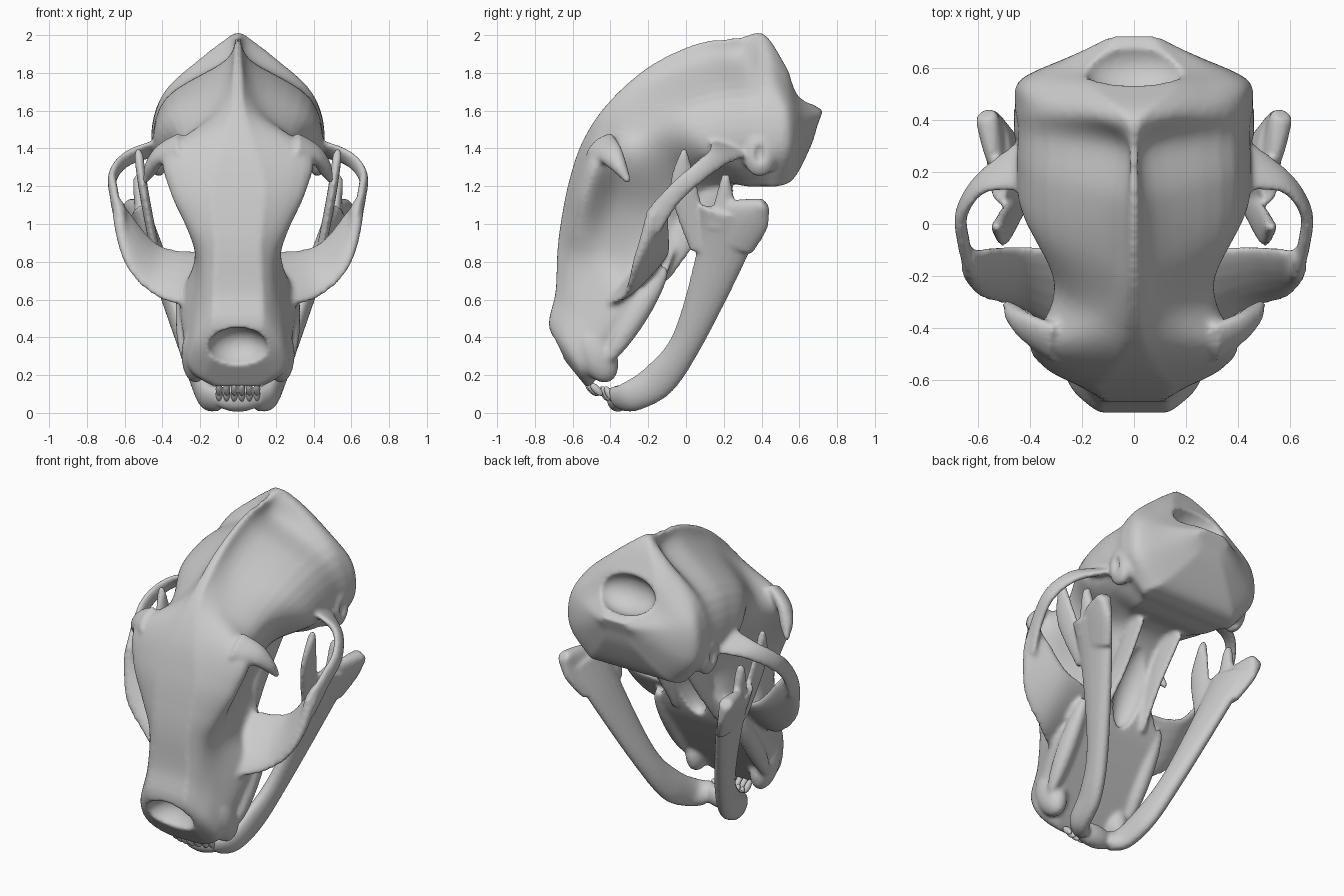
import bpy, bmesh
from math import cos, sin, pi, radians
from mathutils import Vector, Matrix

if "Cube" in bpy.data.objects:
    bpy.data.objects.remove(bpy.data.objects["Cube"])


def spline(rows, steps):
    """Catmull-Rom interpolation through rows of numbers."""
    out, n = [], len(rows)
    for i in range(n - 1):
        p0, p1, p2, p3 = (rows[max(0, min(n - 1, i + k))] for k in (-1, 0, 1, 2))
        for s in range(steps):
            t = s / steps
            out.append([0.5 * (2 * b + (c - a) * t + (2 * a - 5 * b + 4 * c - d) * t * t
                               + (3 * b - a - 3 * c + d) * t ** 3)
                        for a, b, c, d in zip(p0, p1, p2, p3)])
    out.append(list(rows[-1]))
    return out


def skin(bm, rings):
    vs = [[bm.verts.new(p) for p in r] for r in rings]
    n = len(vs[0])
    for a, b in zip(vs, vs[1:]):
        for i in range(n):
            bm.faces.new((a[i], a[(i + 1) % n], b[(i + 1) % n], b[i]))
    bm.faces.new(vs[0][::-1])
    bm.faces.new(vs[-1])


def strap(bm, thick, rows):
    """Mirrored pair of swept ellipses: rows are centre xyz and the wide half-axis in yz."""
    rows = spline(rows, 8)
    for s in (1, -1):
        rings = []
        for i, r in enumerate(rows):
            c, a = Vector(r[:3]), Vector((0, r[3], r[4]))
            tan = Vector(rows[min(i + 1, len(rows) - 1)][:3]) - Vector(rows[max(i - 1, 0)][:3])
            nrm = tan.cross(a).normalized() * min(thick, a.length)
            ring = [c + a * cos(k * pi / 8) + nrm * sin(k * pi / 8) for k in range(16)]
            rings.append([(s * p.x, p.y, p.z) for p in ring])
        skin(bm, rings)


def blob(bm, c, r, tilt=0):
    """Ellipsoid, mirrored when it is off the centre line."""
    for s in ((1, -1) if c[0] else (1,)):
        m = (Matrix.Translation((s * c[0], c[1], c[2])) @ Matrix.Rotation(radians(tilt), 4, 'X')
             @ Matrix.Diagonal((*r, 1)))
        bmesh.ops.create_uvsphere(bm, u_segments=24, v_segments=16, radius=1, matrix=m)


def finish(bm, name):
    bmesh.ops.recalc_face_normals(bm, faces=bm.faces)
    me = bpy.data.meshes.new(name)
    bm.to_mesh(me)
    bm.free()
    me.shade_smooth()
    ob = bpy.data.objects.new(name, me)
    bpy.context.collection.objects.link(ob)
    return ob


def modify(ob, kind, **kw):
    bpy.context.view_layer.objects.active = ob
    m = ob.modifiers.new(kind.lower(), kind)
    for k, v in kw.items():
        setattr(m, k, v)
    bpy.ops.object.modifier_apply(modifier=m.name)


def fuse(ob, cutter=None, voxel=0.012):
    """Melt overlapping parts into one smooth bone."""
    modify(ob, 'REMESH', mode='VOXEL', voxel_size=voxel)
    if cutter:
        modify(ob, 'BOOLEAN', operation='DIFFERENCE', object=cutter, solver='EXACT')
        bpy.data.objects.remove(cutter)
        modify(ob, 'REMESH', mode='VOXEL', voxel_size=voxel)
    modify(ob, 'SMOOTH', factor=0.5, iterations=4)
    ob.data.shade_smooth()


# cranium and snout: top (y, z), bottom (y, z), then half widths from top to bottom
levels = (0, .14, .4, .75, 1)
sections = [
    (-.66, .3, -.53, .14, .1, .14, .16, .17, .1),
    (-.725, .46, -.49, .16, .13, .18, .24, .26, .16),
    (-.69, .64, -.36, .33, .13, .18, .24, .29, .24),
    (-.68, .86, -.2, .56, .12, .19, .23, .3, .31),
    (-.66, 1.02, -.11, .71, .13, .26, .23, .21, .28),
    (-.62, 1.22, -.03, .94, .14, .36, .25, .17, .13),
    (-.55, 1.43, .02, 1.08, .08, .38, .31, .2, .14),
    (-.42, 1.63, .1, 1.18, .03, .15, .31, .27, .15),
    (-.2, 1.83, .2, 1.22, .02, .09, .37, .42, .2),
    (.06, 1.955, .32, 1.2, .015, .08, .385, .44, .25),
    (.28, 1.985, .41, 1.2, .015, .06, .38, .44, .28),
    (.41, 2.005, .48, 1.2, .03, .18, .4, .455, .32),
    (.525, 1.84, .57, 1.24, .15, .26, .42, .42, .26),
    (.6, 1.69, .66, 1.41, .15, .2, .27, .24, .12),
    (.725, 1.6, .695, 1.52, .07, .09, .11, .09, .05)]
bm = bmesh.new()
rings = []
for r in spline(sections, 6):
    side = spline(list(zip(levels, r[4:])), 5)
    pts = [(max(w, .004), r[0] + (r[2] - r[0]) * t, r[1] + (r[3] - r[1]) * t) for t, w in side]
    rings.append(pts + [(-x, y, z) for x, y, z in reversed(pts)])
skin(bm, rings)

# cheek plates forming the orbit floor
strap(bm, .035, [(.18, -.3, .7, .19, .15), (.42, -.21, .75, .125, .14),
                 (.59, -.19, .93, .09, .15), (.635, -.17, 1.08, .05, .06)])
# slender cheek bars
strap(bm, .024, [(.625, -.18, 1, -.04, .06), (.655, -.07, 1.15, -.028, .05), (.66, .05, 1.26, -.03, .045),
                 (.57, .17, 1.355, -.05, .04), (.36, .25, 1.42, -.13, .04)])
# spikes behind the eyes
strap(bm, .04, [(.3, -.46, 1.42, .07, .06), (.42, -.39, 1.36, .05, .04),
                (.495, -.3, 1.22, .01, .01)])
# plates behind the palate
strap(bm, .024, [(.15, -.14, .72, .05, -.02), (.13, .02, .97, .06, -.04), (.14, .2, 1.23, .06, -.05)])
# canine roots, tooth ridges and ear rims
blob(bm, (.225, -.47, .31), (.075, .1, .16), 25)
blob(bm, (.28, -.26, .52), (.05, .06, .3), -32)
blob(bm, (.42, .39, 1.37), (.05, .09, .12))
skull = finish(bm, "skull")

# nose opening, spinal opening, ear holes and rear nasal channel
bm = bmesh.new()
blob(bm, (0, -.72, .33), (.165, .17, .115), 25)
blob(bm, (0, .6, 1.72), (.19, .12, .11), -35)
blob(bm, (.475, .39, 1.37), (.03, .035, .06))
blob(bm, (0, -.01, .92), (.1, .1, .26), -30)
cutter = finish(bm, "opening_cutter")
cutter.hide_render = True
fuse(skull, cutter)

# lower jaw: body, coronoid blade, condyle and angular spurs
bm = bmesh.new()
blob(bm, (0, -.36, .075), (.13, .06, .07))
strap(bm, .05, [(.09, -.36, .075, -.045, .06), (.16, -.29, .085, -.06, .065),
                (.205, -.14, .18, -.07, .065), (.28, .01, .39, -.075, .04),
                (.43, .18, .82, -.125, .04), (.52, .24, 1.06, -.16, .04)])
strap(bm, .025, [(.44, .08, .86, -.06, 0), (.5, -.01, 1.18, -.075, 0), (.53, -.01, 1.4, -.012, 0)])
strap(bm, .03, [(.51, .2, .98, -.09, 0), (.53, .21, 1.26, -.02, 0)])
strap(bm, .045, [(.47, .24, .9, -.11, .06), (.535, .32, 1.04, -.11, .07), (.57, .42, 1.11, -.02, .025)])
fuse(finish(bm, "lower_jaw"))

# incisors, upper and lower rows
for name, y, z, tilt in (("upper_incisors", -.5, .125, 45), ("lower_incisors", -.43, .1, 30)):
    bm = bmesh.new()
    for i in range(3):
        x = (i + .5) * .04
        blob(bm, (x, y + 2.5 * x * x, z), (.018, .02, .045), tilt)
    finish(bm, name)
